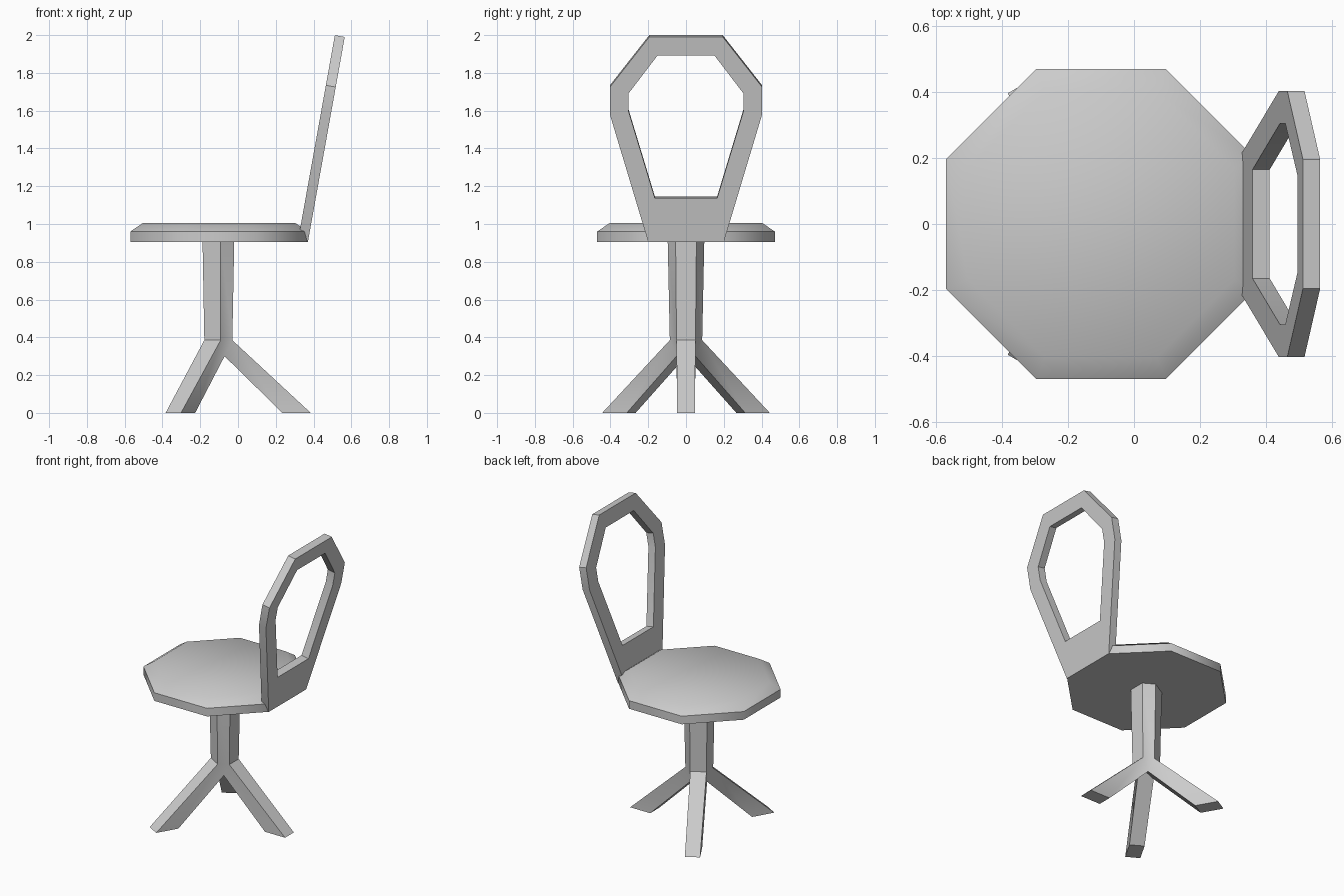
import bpy
import bmesh
from math import cos, sin, radians
from mathutils import Vector, Matrix

cube = bpy.data.objects.get("Cube")
if cube:
    bpy.data.objects.remove(cube, do_unlink=True)

AXIS_X = -0.1      # pedestal and seat centre
SEAT_BASE = 0.905

grey = bpy.data.materials.new("plain_grey")
colour = (0.6, 0.6, 0.6, 1)
grey.diffuse_color = colour
grey.use_nodes = True
grey.node_tree.nodes["Principled BSDF"].inputs["Base Color"].default_value = colour


def finish(name, bm, angle):
    """Turn a bmesh into a shaded object."""
    bmesh.ops.recalc_face_normals(bm, faces=bm.faces)
    mesh = bpy.data.meshes.new(name)
    bm.to_mesh(mesh)
    bm.free()
    obj = bpy.data.objects.new(name, mesh)
    bpy.context.collection.objects.link(obj)
    mesh.materials.append(grey)
    bpy.ops.object.select_all(action='DESELECT')
    obj.select_set(True)
    bpy.context.view_layer.objects.active = obj
    bpy.ops.object.shade_smooth_by_angle(angle=radians(angle))
    return obj


def skin(bm, rings):
    """Bridge consecutive rings of equal length."""
    for a, b in zip(rings, rings[1:]):
        for i in range(len(a)):
            j = (i + 1) % len(a)
            bm.faces.new((a[i], a[j], b[j], b[i]))


# Seat: octagonal slab with a chamfered top rim
bm = bmesh.new()
corners = [(0.47, 0.197), (0.197, 0.47)]
octagon = []
for q in range(4):
    turn = Matrix.Rotation(radians(90 * q), 2)
    octagon += [turn @ Vector(c) for c in corners]
rings = [[bm.verts.new((AXIS_X + p.x * s, p.y * s, z)) for p in octagon]
         for s, z in ((1, SEAT_BASE), (1, 0.96), (0.86, 1.005))]
skin(bm, rings)
bm.faces.new(rings[0])
bm.faces.new(rings[-1])
finish("seat", bm, 50)

# Backrest: leaning slab with a matching opening
bm = bmesh.new()
along = Vector((0.195, 0, 1.085)).normalized()
inward = Vector((-along.z, 0, along.x)) * 0.053
foot = Vector((0.37, 0, SEAT_BASE))


def outline(half, shift):
    """Mirror half an outline of (y, z) points onto the leaning plane."""
    pts = half + [(-y, z) for y, z in reversed(half)]
    return [bm.verts.new(foot + along * ((z - SEAT_BASE) / along.z)
                         + Vector((0, y, 0)) + shift) for y, z in pts]


outer = [(0.2, 0.905), (0.403, 1.58), (0.403, 1.725), (0.195, 1.99)]
hole = [(0.165, 1.137), (0.305, 1.6), (0.305, 1.69), (0.15, 1.893)]
zero = Vector((0, 0, 0))
loops = [outline(outer, zero), outline(hole, zero),
         outline(hole, inward), outline(outer, inward)]
skin(bm, loops + [loops[0]])
finish("backrest", bm, 20)

# Pedestal: six-sided column splitting into three splayed legs
bm = bmesh.new()


def point(angle, r, side, z):
    a = radians(angle)
    return bm.verts.new((AXIS_X + r * cos(a) - side * sin(a),
                         r * sin(a) + side * cos(a), z))


def pair(angle, r, half, z):
    return point(angle, r, -half, z), point(angle, r, half, z)


angles = (0, 120, 240)
tops = [pair(a, 0.08, 0.055, SEAT_BASE) for a in angles]
knees = [pair(a, 0.07, 0.05, 0.385) for a in angles]
toes = [pair(a, 0.485, 0.047, 0) for a in angles]
heels = [pair(a, 0.335, 0.047, 0) for a in angles]
crotches = [point(a + 60, 0.058, 0, 0.3) for a in angles]
centre = point(0, 0, 0, 0.325)
for k in range(3):
    n = (k + 1) % 3
    t, b, c, d = tops[k], knees[k], toes[k], heels[k]
    after, before = crotches[k], crotches[k - 1]
    # outside of column and leg, then the foot
    for u, v in ((t, b), (b, c), (c, d)):
        bm.faces.new((u[0], u[1], v[1], v[0]))
    # leg sides and underside
    bm.faces.new((b[1], c[1], d[1], after))
    bm.faces.new((b[0], c[0], d[0], before))
    bm.faces.new((d[0], d[1], after, centre, before))
    # column face between neighbouring legs
    bm.faces.new((t[1], tops[n][0], knees[n][0], b[1]))
    bm.faces.new((b[1], knees[n][0], after))
bm.faces.new([v for t in tops for v in t])
finish("pedestal", bm, 35)
